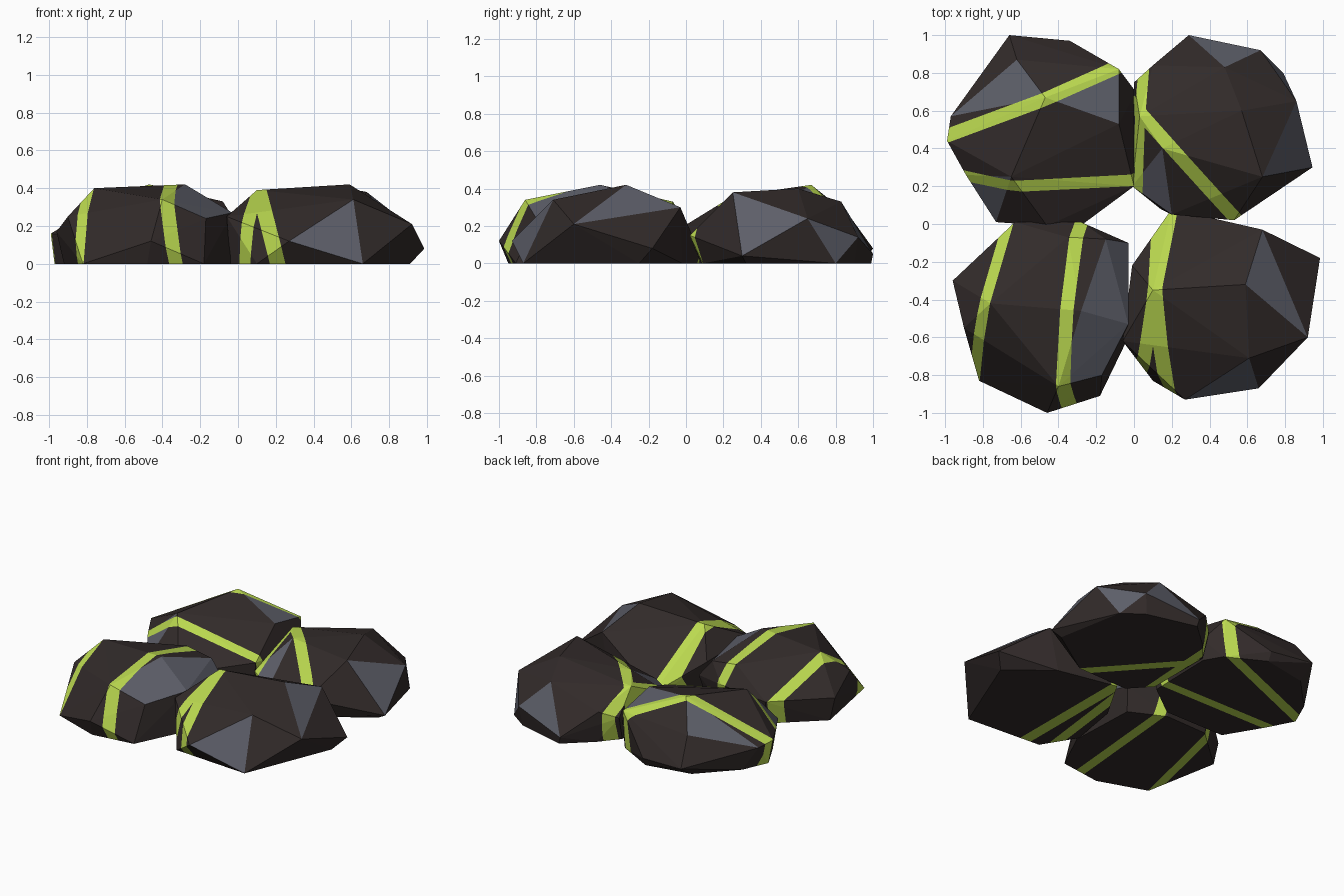
import bpy
import bmesh
from mathutils import Vector

old = bpy.data.objects.get("Cube")
if old:
    bpy.data.objects.remove(old, do_unlink=True)


def make_material(name, colour):
    mat = bpy.data.materials.new(name)
    mat.use_nodes = True
    mat.diffuse_color = (*colour, 1)
    shader = mat.node_tree.nodes["Principled BSDF"]
    shader.inputs["Base Color"].default_value = (*colour, 1)
    shader.inputs["Roughness"].default_value = 0.9
    return mat


MATERIALS = [
    make_material("dark brown stone", (0.032, 0.024, 0.023)),
    make_material("blue grey stone", (0.11, 0.114, 0.142)),
    make_material("lime vein", (0.50, 0.70, 0.08)),
]
BROWN, GREY, LIME = range(3)


def cut_vein(bm, points, width):
    """Slice a band around the rock along the plane through three points."""
    a, b, c = (Vector(p) for p in points)
    normal = (b - a).cross(c - a).normalized()
    for side in (-0.5, 0.5):
        geom = bm.verts[:] + bm.edges[:] + bm.faces[:]
        bmesh.ops.bisect_plane(bm, geom=geom, dist=1e-5,
                               plane_co=a + normal * width * side, plane_no=normal)
    for face in bm.faces:
        if abs((face.calc_center_median() - a).dot(normal)) < width / 2:
            face.material_index = LIME


def make_rock(name, corners, base, patches, veins):
    """Faceted convex rock: upper corners, ground outline, grey facets, veins."""
    bm = bmesh.new()
    for point in corners + [(x, y, 0) for x, y in base]:
        bm.verts.new(point)
    hull = bmesh.ops.convex_hull(bm, input=bm.verts[:])
    spare = {v for v in hull["geom_interior"] + hull["geom_unused"]
             if isinstance(v, bmesh.types.BMVert)}
    bmesh.ops.delete(bm, geom=list(spare), context="VERTS")
    bmesh.ops.recalc_face_normals(bm, faces=bm.faces[:])

    # Grey facets are the faces closest to the middle of three corners
    for patch in patches:
        middle = sum((Vector(corners[i]) if i >= 0 else Vector((*base[-i - 1], 0))
                      for i in patch), Vector()) / len(patch)
        nearest = min(bm.faces, key=lambda f: (f.calc_center_median() - middle).length)
        nearest.material_index = GREY
    for points, width in veins:
        cut_vein(bm, points, width)

    mesh = bpy.data.meshes.new(name)
    bm.to_mesh(mesh)
    bm.free()
    for mat in MATERIALS:
        mesh.materials.append(mat)
    obj = bpy.data.objects.new(name, mesh)
    bpy.context.collection.objects.link(obj)


# Negative patch numbers count along the ground outline, from -1
make_rock(
    "front_left_rock",
    corners=[(.61, -.71, .34), (.27, -.93, .12), (.92, -.6, .21), (.59, -.32, .42),
             (.985, -.18, .08), (.68, -.03, .3), (.1, -.35, .39), (.2, .08, .04),
             (-.06, -.62, .25), (-.01, -.22, .2)],
    base=[(.66, -.87), (.91, -.25), (.62, -.02), (.2, .07), (.02, -.24),
          (-.04, -.6), (.1, -.83)],
    patches=[(0, 1, -1), (2, 3, 5)],
    veins=[([(.11, -.35, .39), (.21, -.9, 0), (.18, .02, .1)], .08),
           ([(.11, -.35, .39), (.04, -.7, 0), (.135, .02, .1)], .07)])

make_rock(
    "front_right_rock",
    corners=[(-.46, -1, .12), (-.4, -.86, .34), (-.28, -.46, .42), (-.76, -.42, .4),
             (-.9, -.55, .25), (-.96, -.3, .17), (-.03, -.53, .27), (-.17, -.8, .24),
             (-.15, -.08, .3), (-.35, -.07, .33), (-.63, .01, .17), (-.03, -.1, .16),
             (-.28, .01, .2)],
    base=[(-.82, -.83), (-.48, -.95), (-.18, -.91), (-.04, -.62), (-.06, -.14),
          (-.3, -.02), (-.62, -.03), (-.92, -.3)],
    patches=[(2, 6, 8), (2, 6, 7), (1, 2, 7), (6, 8, 11)],
    veins=[([(-.79, -.42, .37), (-.68, -.03, .2), (-.84, -.79, .02)], .06),
           ([(-.36, -.5, .42), (-.29, -.03, .25), (-.33, -.95, 0)], .07)])

make_rock(
    "back_left_rock",
    corners=[(.86, .65, .24), (.945, .3, .04), (.68, .25, .38), (.48, .83, .33),
             (.29, 1, .05), (.67, .92, .14), (.57, .6, .4), (.1, .84, .22),
             (0, .75, .17), (.03, .57, .32), (.15, .4, .34), (-.01, .2, .14),
             (.2, .05, .13), (.53, .02, .15)],
    base=[(.79, .8), (.88, .32), (.53, .09), (.14, .08), (.01, .22), (.01, .7),
          (.12, .83), (.3, .99), (.65, .9)],
    patches=[(0, 1, 2), (3, 4, 5), (0, 5, -1), (10, 11, 12)],
    veins=[([(.02, .25, .15), (.03, .55, .3), (.05, .8, .2)], .06),
           ([(.05, .57, .3), (.3, .29, .33), (.53, .04, .1)], .07)])

make_rock(
    "back_right_rock",
    corners=[(-.47, .67, .42), (-.65, .25, .36), (-.62, .87, .26), (-.08, .53, .33),
             (-.08, .82, .27), (-.99, .44, .16), (-.97, .57, .15), (-.66, 1, .08),
             (-.34, .97, .06), (-.89, .26, .15), (-.73, .01, .08), (-.27, 0, .15),
             (0, .2, .2), (.01, .7, .14), (-.46, -.01, .2)],
    base=[(-.97, .46), (-.89, .64), (-.66, .88), (-.34, .94), (-.08, .8), (-.01, .68),
          (-.02, .2), (-.26, .02), (-.72, .02), (-.87, .27)],
    patches=[(0, 2, 6), (0, 3, 4), (1, 9, 10)],
    veins=[([(-.97, .48, .1), (-.47, .66, .42), (-.09, .83, .25)], .07),
           ([(-.89, .26, .12), (-.6, .2, .33), (-.03, .235, .2)], .065)])
